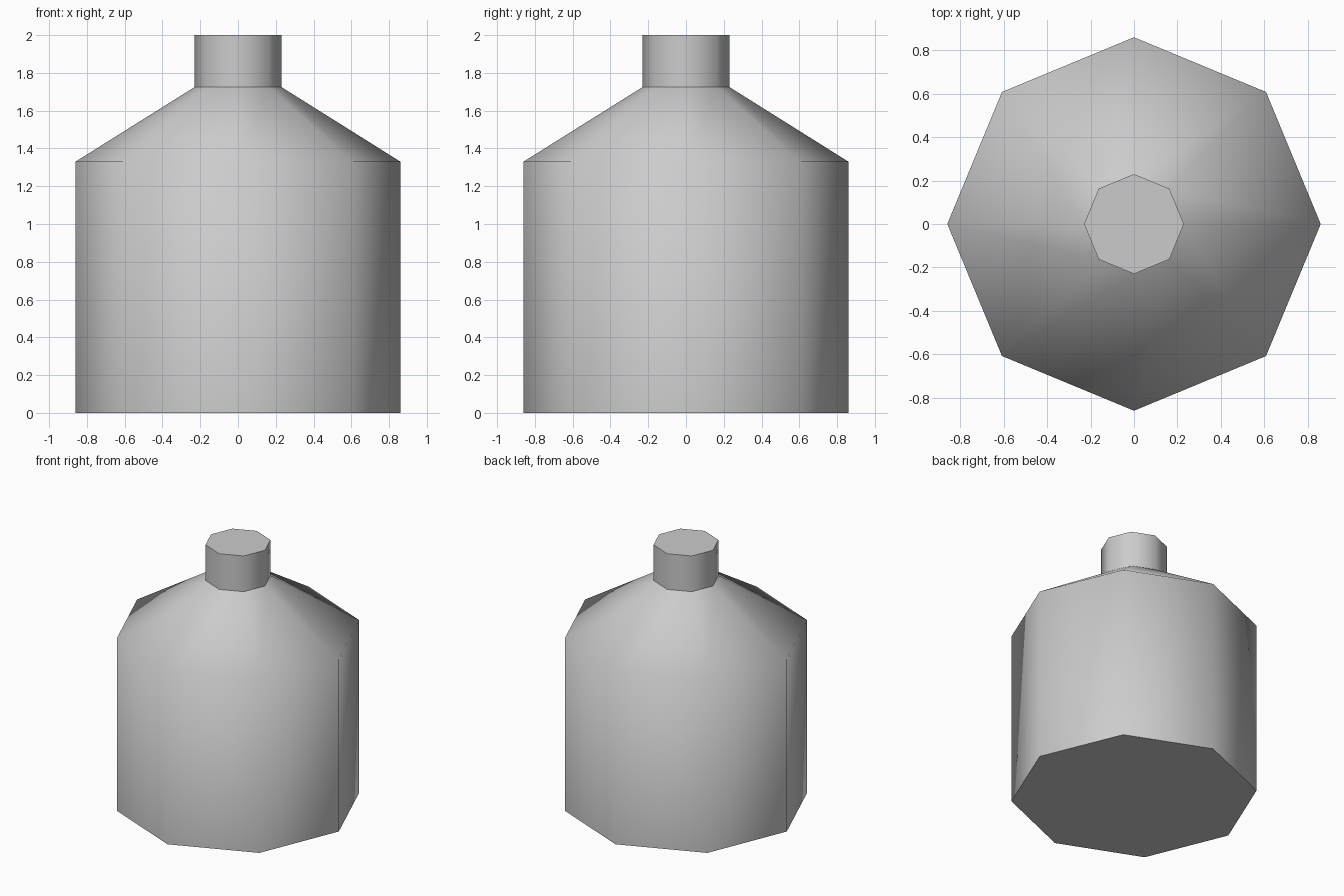
import bpy
import bmesh
from math import cos, sin, tau

SIDES = 8

cube = bpy.data.objects.get("Cube")
if cube:
    bpy.data.objects.remove(cube)

# Single grey colour
grey = bpy.data.materials.new("light_grey")
grey.use_nodes = True
colour = (0.6, 0.6, 0.6, 1)
grey.diffuse_color = colour
grey.node_tree.nodes["Principled BSDF"].inputs["Base Color"].default_value = colour


def turned_part(name, profile, cap_bottom=False, cap_top=False):
    """Eight-sided turned shape: smooth walls, sharp open rims, flat caps."""
    bm = bmesh.new()
    rings = [[bm.verts.new((r * cos(tau * i / SIDES), r * sin(tau * i / SIDES), z))
              for i in range(SIDES)] for r, z in profile]
    for low, high in zip(rings, rings[1:]):
        for i in range(SIDES):
            j = (i + 1) % SIDES
            bm.faces.new((low[i], low[j], high[j], high[i])).smooth = True
    for ring, wanted in ((rings[0][::-1], cap_bottom), (rings[-1], cap_top)):
        if wanted:
            cap = bm.faces.new(ring)
            for edge in cap.edges:
                edge.smooth = False
    mesh = bpy.data.meshes.new(name)
    bm.to_mesh(mesh)
    bm.free()
    mesh.materials.append(grey)
    part = bpy.data.objects.new(name, mesh)
    bpy.context.collection.objects.link(part)
    return part


# Bottle body with sloping shoulder
turned_part("body", [(0.86, 0), (0.86, 1.33), (0.23, 1.725)], cap_bottom=True)

# Short neck with flat top
turned_part("neck", [(0.23, 1.725), (0.23, 2)], cap_top=True)
